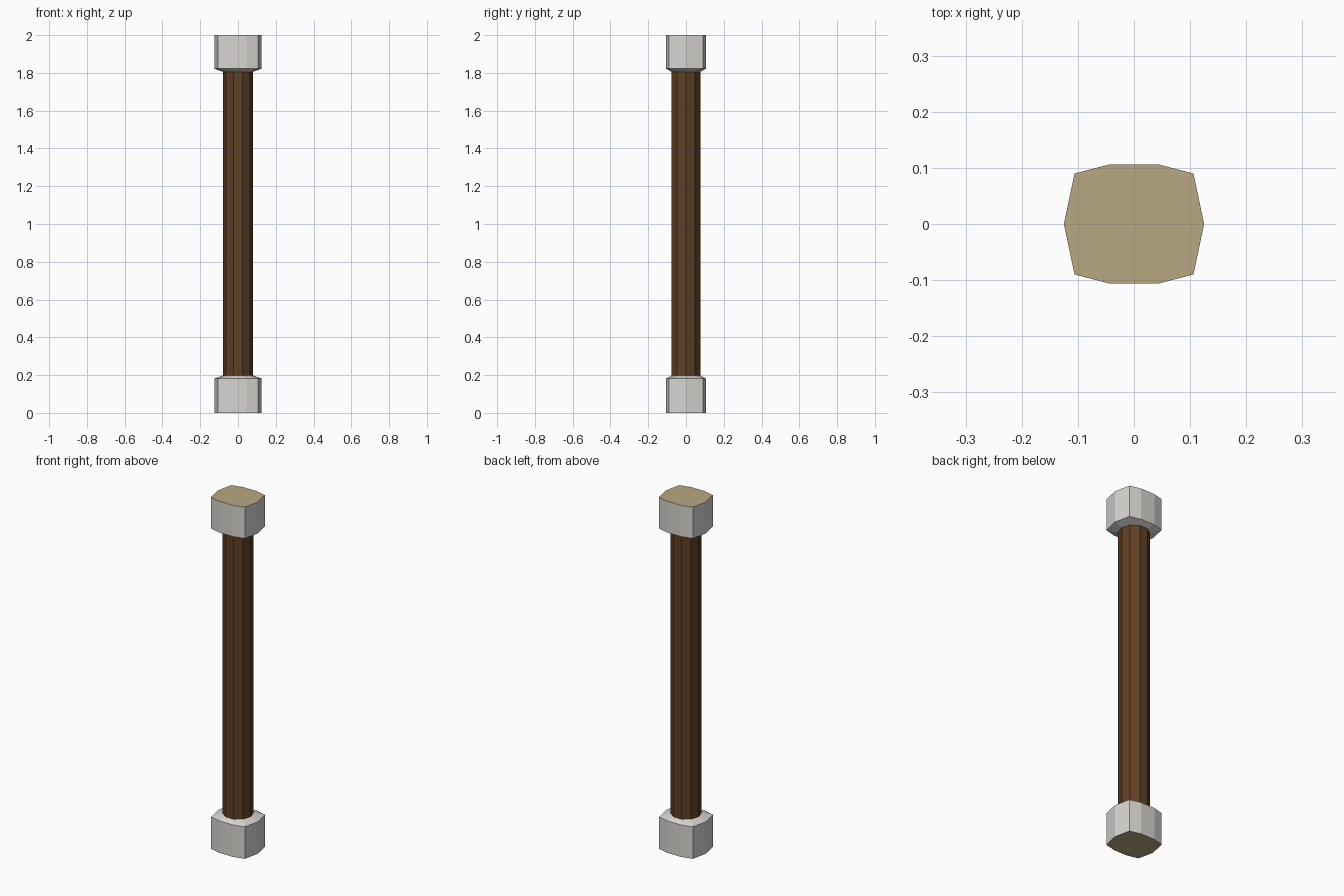
import bpy, bmesh, math

if "Cube" in bpy.data.objects:
    bpy.data.objects.remove(bpy.data.objects["Cube"])


def material(name, color):
    m = bpy.data.materials.new(name)
    m.diffuse_color = (*color, 1.0)
    m.use_nodes = True
    m.node_tree.nodes["Principled BSDF"].inputs["Base Color"].default_value = m.diffuse_color
    return m


WOOD = material("dark_wood", (0.115, 0.052, 0.018))
GREY = material("pale_grey", (0.67, 0.66, 0.63))
TAN = material("tan_end", (0.485, 0.392, 0.223))

# Ten-sided cross-sections: round shaft and boxy end cap
SHAFT = [(0.08 * math.cos(math.tau * i / 10), 0.08 * math.sin(math.tau * i / 10))
         for i in range(10)]
CAP = [(0.125, 0), (0.106, 0.09), (0.044, 0.106), (-0.044, 0.106), (-0.106, 0.09),
       (-0.125, 0), (-0.106, -0.09), (-0.044, -0.106), (0.044, -0.106), (0.106, -0.09)]


def loft(name, sections, mats, end_face=False):
    """Skin a list of (profile, z); optionally close the first ring."""
    bm = bmesh.new()
    rings = [[bm.verts.new((x, y, z)) for x, y in prof] for prof, z in sections]
    up = sections[-1][1] > sections[0][1]
    for a, b in zip(rings, rings[1:]):
        for i in range(10):
            j = (i + 1) % 10
            quad = [a[i], a[j], b[j], b[i]]
            bm.faces.new(quad if up else quad[::-1])
    if end_face:
        f = bm.faces.new(rings[0][::-1] if up else rings[0])
        f.material_index = 1
    me = bpy.data.meshes.new(name)
    bm.to_mesh(me)
    bm.free()
    for m in mats:
        me.materials.append(m)
    ob = bpy.data.objects.new(name, me)
    bpy.context.collection.objects.link(ob)
    return ob


# Wooden shaft between the caps
loft("shaft", [(SHAFT, 0.197), (SHAFT, 1.807)], [WOOD])

# End caps, each with a sloped shoulder meeting the shaft and a tan end face
loft("bottom_cap", [(CAP, 0.0), (CAP, 0.182), (SHAFT, 0.198)], [GREY, TAN], True)
loft("top_cap", [(CAP, 2.0), (CAP, 1.822), (SHAFT, 1.806)], [GREY, TAN], True)
